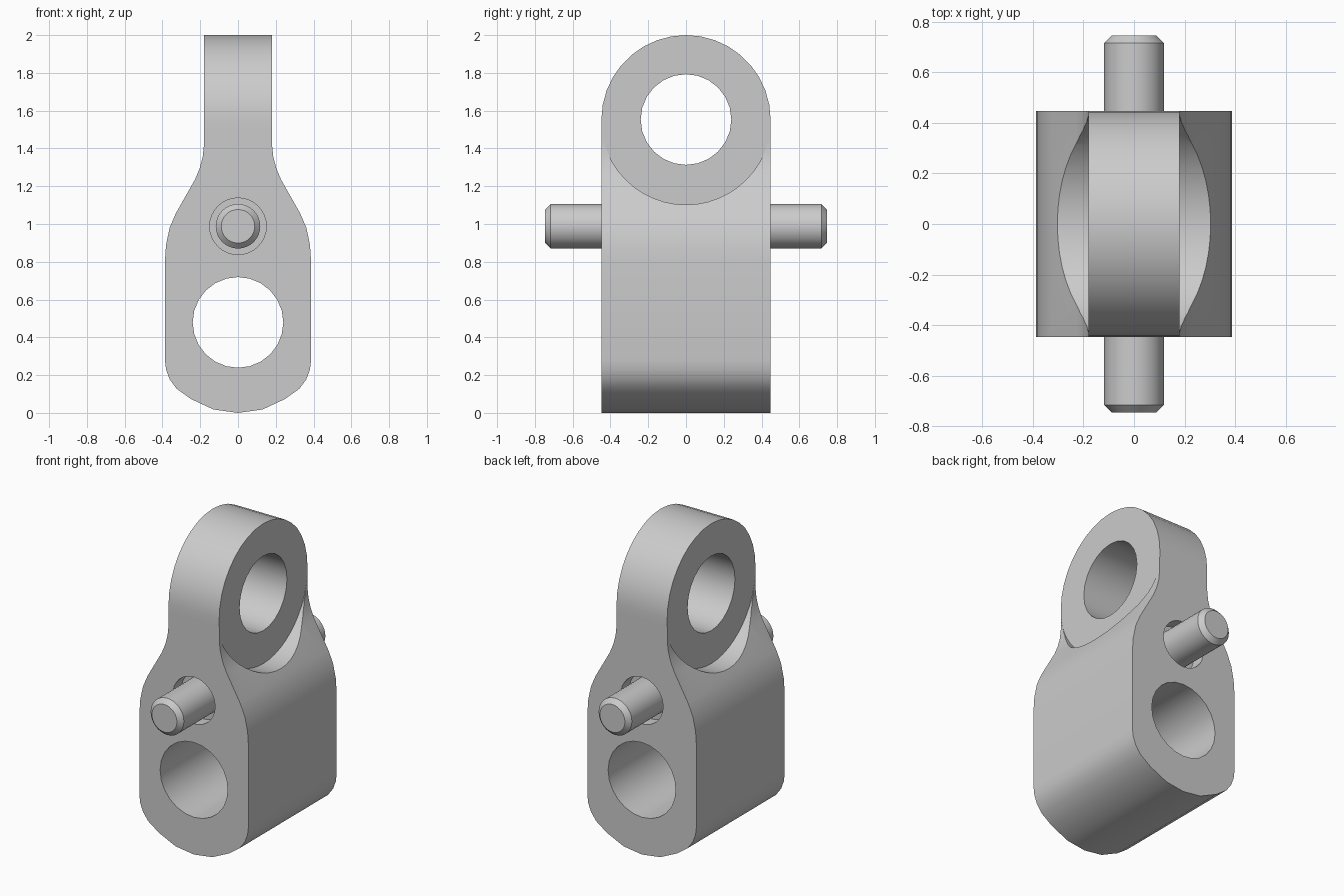
import bpy, bmesh, math
from mathutils import Matrix, Vector

cube = bpy.data.objects.get("Cube")
if cube:
    bpy.data.objects.remove(cube, do_unlink=True)

grey = bpy.data.materials.new("plain_grey")
grey.use_nodes = True
grey.diffuse_color = (0.6, 0.6, 0.6, 1)
grey.node_tree.nodes["Principled BSDF"].inputs["Base Color"].default_value = (0.6, 0.6, 0.6, 1)


def prism(name, points, start, end):
    """Closed solid from a loop of 3D points swept from start to end offset."""
    bm = bmesh.new()
    face = bm.faces.new([bm.verts.new(Vector(p) + Vector(start)) for p in points])
    new = bmesh.ops.extrude_face_region(bm, geom=[face])["geom"]
    verts = [v for v in new if isinstance(v, bmesh.types.BMVert)]
    bmesh.ops.translate(bm, verts=verts, vec=Vector(end) - Vector(start))
    bmesh.ops.recalc_face_normals(bm, faces=bm.faces)
    mesh = bpy.data.meshes.new(name)
    bm.to_mesh(mesh)
    bm.free()
    mesh.materials.append(grey)
    obj = bpy.data.objects.new(name, mesh)
    bpy.context.collection.objects.link(obj)
    return obj


def ring(axis, z, radius, count):
    """Circle of points around the x or y axis at height z."""
    pts = []
    for i in range(count):
        a = 2 * math.pi * i / count
        u, v = radius * math.cos(a), z + radius * math.sin(a)
        pts.append((0, u, v) if axis == "x" else (u, 0, v))
    return pts


def combine(target, tool, operation):
    mod = target.modifiers.new(operation.lower(), "BOOLEAN")
    mod.object, mod.operation, mod.solver = tool, operation, "EXACT"
    bpy.context.view_layer.objects.active = target
    bpy.ops.object.modifier_apply(modifier=mod.name)
    bpy.data.objects.remove(tool, do_unlink=True)


def smooth(obj):
    bpy.ops.object.select_all(action="DESELECT")
    obj.select_set(True)
    bpy.context.view_layer.objects.active = obj
    bpy.ops.object.shade_smooth_by_angle(angle=math.radians(32))


# Link body: mirrored front outline, wide foot narrowing to a tab
half = [(0.13, 0.018), (0.25, 0.074), (0.325, 0.128), (0.362, 0.178), (0.381, 0.23),
        (0.387, 0.28), (0.387, 0.8), (0.381, 0.89), (0.362, 0.98), (0.33, 1.055),
        (0.228, 1.235), (0.203, 1.295), (0.187, 1.355), (0.18, 1.42), (0.18, 2.1)]
outline = [(0, 0, 0)] + [(x, 0, z) for x, z in half] + [(-x, 0, z) for x, z in reversed(half)]
body = prism("link_body", outline, (0, -0.447, 0), (0, 0.447, 0))

# Rounded top of the tab, seen from the side
CENTRE, RADIUS = 1.552, 0.448
arch = [(0, 0.6, -0.2), (0, 0.6, CENTRE - 0.1), (0, RADIUS, CENTRE - 0.1)]
arch += [(0, RADIUS * math.cos(a), CENTRE + RADIUS * math.sin(a))
         for a in (math.pi * i / 18 for i in range(19))]
arch += [(0, -RADIUS, CENTRE - 0.1), (0, -0.6, CENTRE - 0.1), (0, -0.6, -0.2)]
combine(body, prism("arch", arch, (-0.6, 0, 0), (0.6, 0, 0)), "INTERSECT")

# Curved seats beside the tab, then the two cross holes
for side in (-1, 1):
    seat = prism("seat", ring("x", CENTRE, 0.45, 48), (side * 0.1795, 0, 0), (side * 0.6, 0, 0))
    combine(body, seat, "DIFFERENCE")
    socket = prism("socket", ring("y", 0.988, 0.15, 32), (0, side * 0.36, 0), (0, side * 0.6, 0))
    combine(body, socket, "DIFFERENCE")
combine(body, prism("upper_hole", ring("x", 1.553, 0.24, 24), (-0.6, 0, 0), (0.6, 0, 0)), "DIFFERENCE")
combine(body, prism("lower_hole", ring("y", 0.479, 0.24, 24), (0, -0.6, 0), (0, 0.6, 0)), "DIFFERENCE")
smooth(body)

# Chamfered pin running front to back
pin = prism("cross_pin", ring("y", 0.988, 0.118, 32), (0, -0.746, 0), (0, 0.746, 0))
bm = bmesh.new()
bm.from_mesh(pin.data)
rims = [e for e in bm.edges if abs(e.verts[0].co.y - e.verts[1].co.y) < 0.001]
bmesh.ops.bevel(bm, geom=rims, offset=0.029, segments=1, affect="EDGES", profile=0.5)
bm.to_mesh(pin.data)
bm.free()
smooth(pin)
